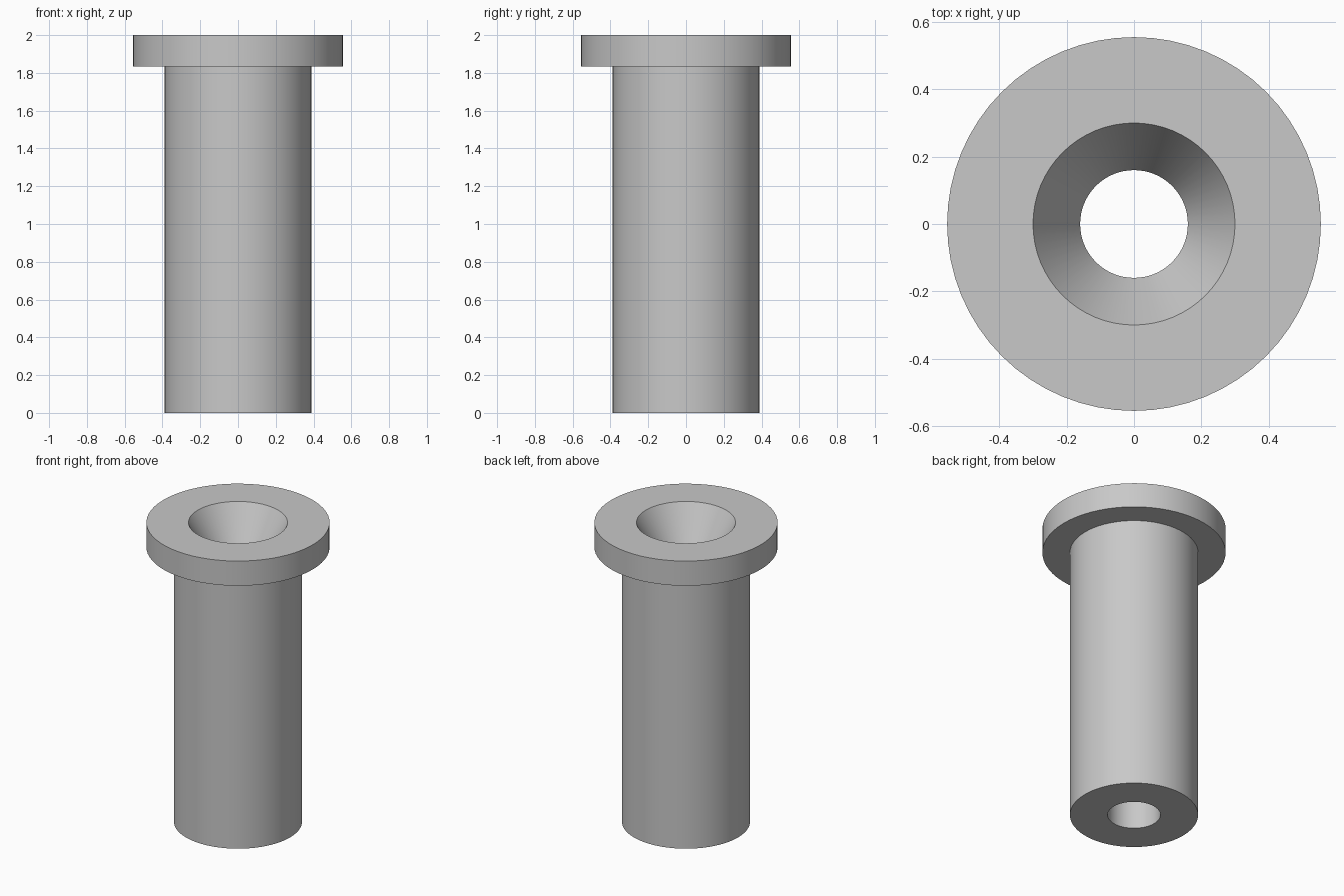
import bpy
import bmesh
import math

cube = bpy.data.objects.get("Cube")
if cube:
    bpy.data.objects.remove(cube, do_unlink=True)

SIDES = 64
HEIGHT = 2.0
FLANGE_R, FLANGE_T = 0.555, 0.165
STEM_R = 0.388
BORE_R = 0.16
SINK_R, SINK_DEPTH = 0.30, 0.242

# Plain grey finish
grey = bpy.data.materials.new("plain_grey")
grey.use_nodes = True
colour = (0.58, 0.58, 0.58, 1)
grey.diffuse_color = colour
grey.node_tree.nodes["Principled BSDF"].inputs["Base Color"].default_value = colour


def lathe(name, profile, material):
    """Revolve a closed (radius, height) profile around z."""
    bm = bmesh.new()
    rings = []
    for r, z in profile:
        angles = [math.tau * i / SIDES for i in range(SIDES)]
        rings.append([bm.verts.new((r * math.cos(a), r * math.sin(a), z)) for a in angles])
    for lower, upper in zip(rings, rings[1:] + rings[:1]):
        for i in range(SIDES):
            j = (i + 1) % SIDES
            bm.faces.new((lower[i], lower[j], upper[j], upper[i]))
    bmesh.ops.recalc_face_normals(bm, faces=bm.faces)
    mesh = bpy.data.meshes.new(name)
    bm.to_mesh(mesh)
    bm.free()
    mesh.materials.append(material)
    obj = bpy.data.objects.new(name, mesh)
    bpy.context.collection.objects.link(obj)
    return obj


# Flanged sleeve with a straight bore and a countersunk mouth
sleeve = lathe("flanged_sleeve", [
    (BORE_R, 0),
    (STEM_R, 0),
    (STEM_R, HEIGHT - FLANGE_T),
    (FLANGE_R, HEIGHT - FLANGE_T),
    (FLANGE_R, HEIGHT),
    (SINK_R, HEIGHT),
    (BORE_R, HEIGHT - SINK_DEPTH),
], grey)

# Smooth round walls, crisp rims
bpy.ops.object.select_all(action="DESELECT")
sleeve.select_set(True)
bpy.context.view_layer.objects.active = sleeve
bpy.ops.object.shade_smooth_by_angle(angle=math.radians(20))
